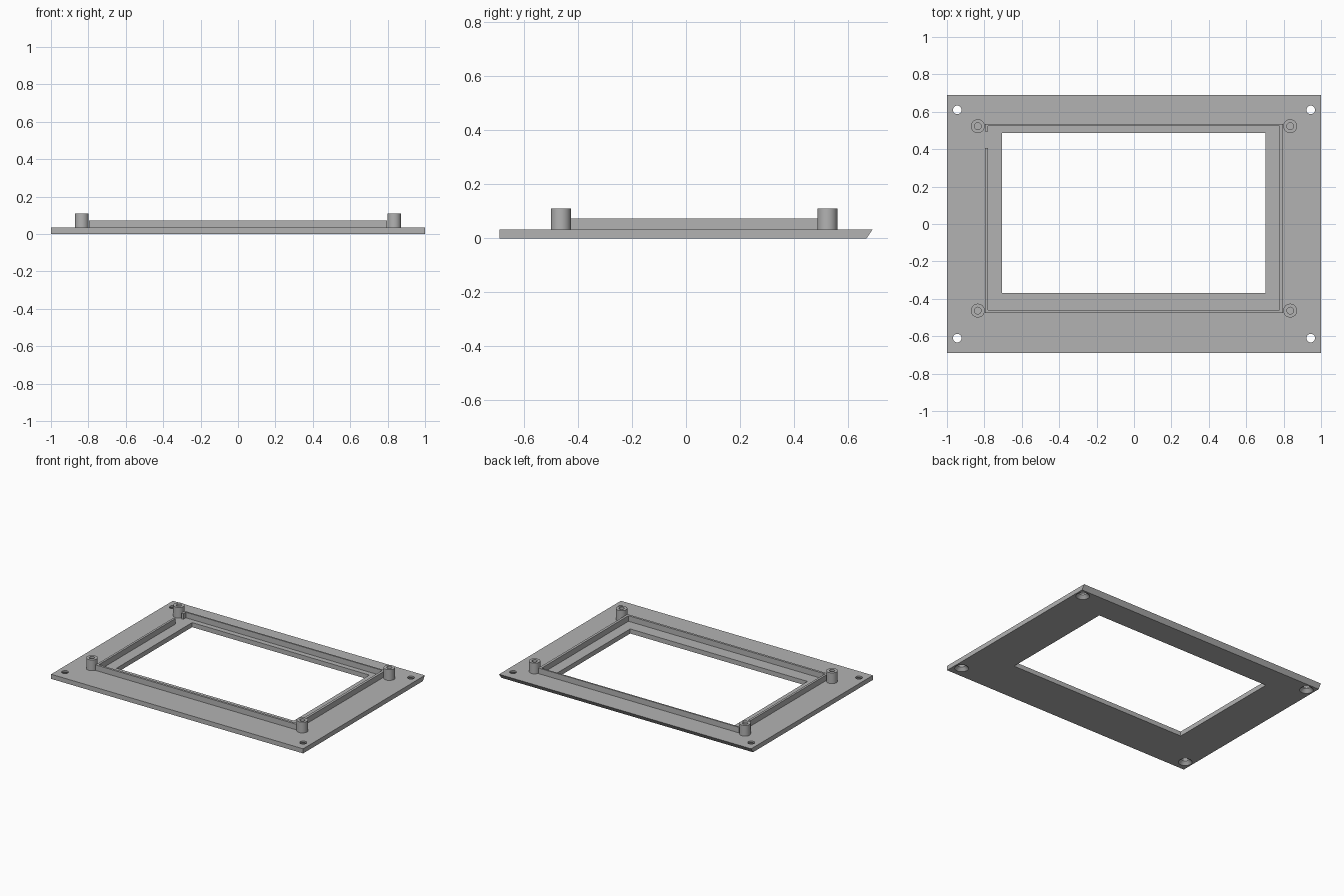
import bpy, bmesh
from mathutils import Matrix

cube = bpy.data.objects.get("Cube")
if cube:
    bpy.data.objects.remove(cube, do_unlink=True)

grey = bpy.data.materials.new("plain grey")
grey.use_nodes = True
COLOUR = (0.45, 0.45, 0.45, 1)
grey.diffuse_color = COLOUR
grey.node_tree.nodes["Principled BSDF"].inputs["Base Color"].default_value = COLOUR

PLATE_TOP = 0.033
WALL_TOP = 0.073
POST_TOP = 0.11


def make_object(name, bm):
    bmesh.ops.recalc_face_normals(bm, faces=bm.faces)
    mesh = bpy.data.meshes.new(name)
    bm.to_mesh(mesh)
    bm.free()
    mesh.materials.append(grey)
    obj = bpy.data.objects.new(name, mesh)
    bpy.context.collection.objects.link(obj)
    return obj


def add_box(bm, x0, x1, y0, y1, z0, z1):
    centre = Matrix.Translation(((x0 + x1) / 2, (y0 + y1) / 2, (z0 + z1) / 2))
    size = Matrix.Diagonal((x1 - x0, y1 - y0, z1 - z0, 1))
    return bmesh.ops.create_cube(bm, size=1, matrix=centre @ size)["verts"]


def add_cone(bm, x, y, z0, z1, r0, r1):
    bmesh.ops.create_cone(bm, cap_ends=True, segments=40, radius1=r0, radius2=r1,
                          depth=z1 - z0, matrix=Matrix.Translation((x, y, (z0 + z1) / 2)))


def cut(obj, bm):
    """Subtract the cutter from the object, then discard the cutter."""
    cutter = make_object("cutter", bm)
    cutter.hide_render = True
    mod = obj.modifiers.new("cut", "BOOLEAN")
    mod.operation, mod.solver, mod.object = "DIFFERENCE", "EXACT", cutter
    deps = bpy.context.evaluated_depsgraph_get()
    result = bpy.data.meshes.new_from_object(obj.evaluated_get(deps))
    obj.modifiers.clear()
    obj.data = result
    bpy.data.objects.remove(cutter, do_unlink=True)


def smooth(obj):
    bpy.ops.object.select_all(action="DESELECT")
    obj.select_set(True)
    bpy.context.view_layer.objects.active = obj
    bpy.ops.object.shade_smooth_by_angle(angle=0.6)


# Base plate with an undercut back edge
bm = bmesh.new()
for v in add_box(bm, -1, 1, -0.69, 0.69, 0, PLATE_TOP):
    if v.co.y > 0 and v.co.z < 0.01:
        v.co.y = 0.668
plate = make_object("base_plate", bm)

# Window opening and countersunk corner screw holes
bm = bmesh.new()
add_box(bm, -0.705, 0.702, -0.37, 0.487, -0.1, 0.1)
cut(plate, bm)
for x in (-0.945, 0.945):
    for y in (-0.61, 0.61):
        bm = bmesh.new()
        add_cone(bm, x, y, -0.1, 0.1, 0.023, 0.023)
        cut(plate, bm)
        bm = bmesh.new()
        add_cone(bm, x, y, -0.022, 0.022, 0.067, 0.023)
        cut(plate, bm)
smooth(plate)

# Raised rim around the window, with a gap on the right side
bm = bmesh.new()
add_box(bm, -0.797, 0.797, -0.476, 0.535, PLATE_TOP - 0.005, WALL_TOP)
rim = make_object("raised_rim", bm)
bm = bmesh.new()
add_box(bm, -0.781, 0.779, -0.46, 0.524, -0.1, 0.2)
cut(rim, bm)
bm = bmesh.new()
add_box(bm, -0.9, -0.7, 0.405, 0.495, -0.1, 0.2)
cut(rim, bm)

# Four hollow mounting posts
for side, x in (("right", -0.835), ("left", 0.835)):
    for end, y in (("front", -0.463), ("back", 0.523)):
        bm = bmesh.new()
        add_cone(bm, x, y, PLATE_TOP - 0.005, POST_TOP, 0.037, 0.037)
        post = make_object(f"{end}_{side}_post", bm)
        bm = bmesh.new()
        add_cone(bm, x, y, PLATE_TOP, 0.2, 0.018, 0.018)
        cut(post, bm)
        smooth(post)
